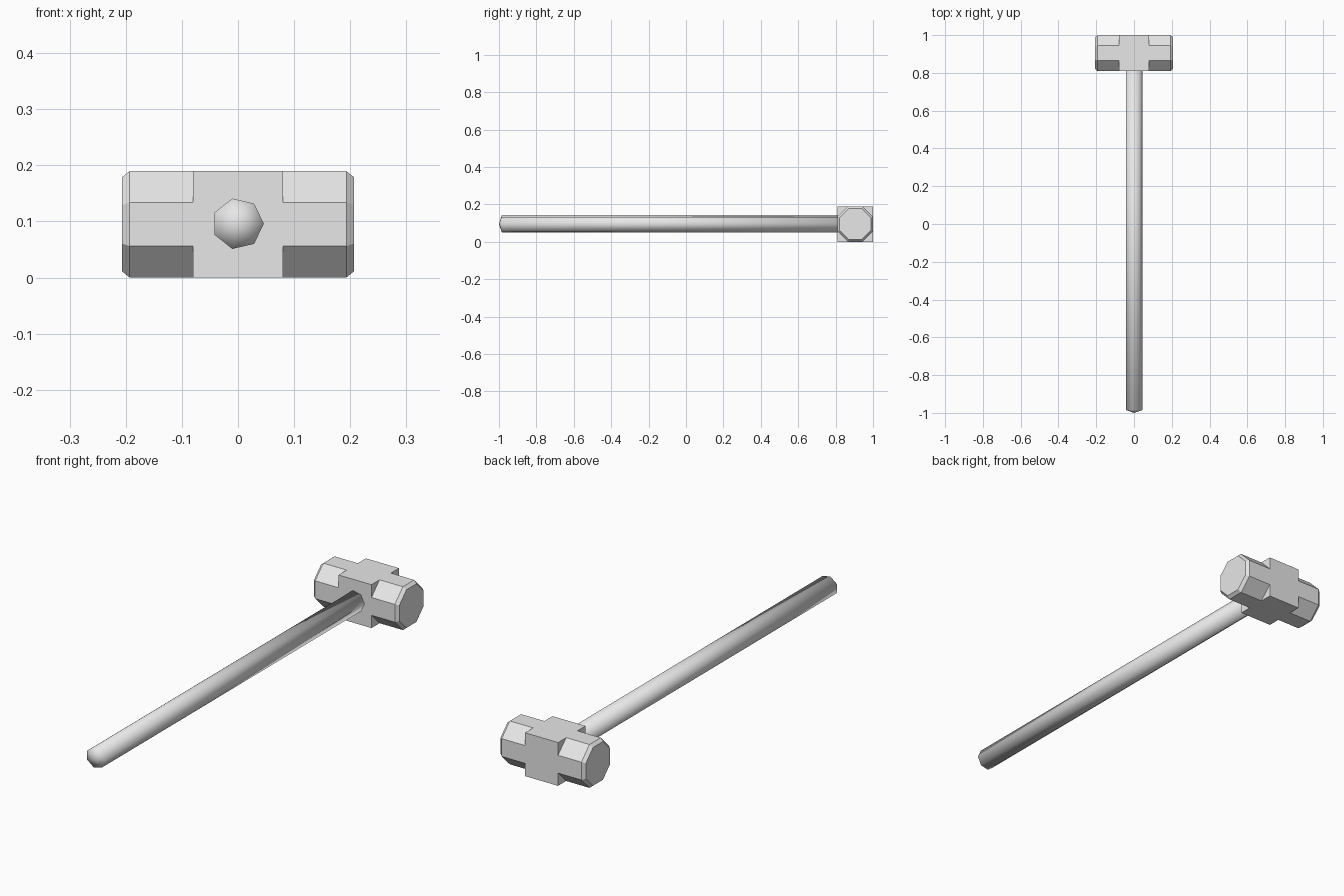
import bpy, bmesh, math

cube = bpy.data.objects.get("Cube")
if cube:
    bpy.data.objects.remove(cube, do_unlink=True)

grey = bpy.data.materials.new("light_grey")
grey.use_nodes = True
grey.diffuse_color = (0.8, 0.8, 0.8, 1)
grey.node_tree.nodes["Principled BSDF"].inputs["Base Color"].default_value = (0.8, 0.8, 0.8, 1)

HALF, CUT = 0.095, 0.056      # head half height and corner cut
HEAD_Y, HEAD_Z = 0.905, 0.095
CORNERS = [(1, 1), (-1, 1), (-1, -1), (1, -1)]


def finish(bm, name, smooth):
    bmesh.ops.recalc_face_normals(bm, faces=bm.faces)
    mesh = bpy.data.meshes.new(name)
    bm.to_mesh(mesh)
    bm.free()
    mesh.materials.append(grey)
    for poly in mesh.polygons:
        poly.use_smooth = smooth
    obj = bpy.data.objects.new(name, mesh)
    bpy.context.collection.objects.link(obj)
    return obj


def bridge(bm, a, b):
    n = len(a)
    for i in range(n):
        j = (i + 1) % n
        bm.faces.new((a[i], a[j], b[j], b[i]))


# Head: octagonal striking ends lofted into a square middle block
bm = bmesh.new()


def octagon(x, scale=1):
    ring = []
    for k, (sy, sz) in enumerate(CORNERS):
        pair = [(sy * HALF, sz * (HALF - CUT)), (sy * (HALF - CUT), sz * HALF)]
        if k % 2:
            pair.reverse()
        ring += [bm.verts.new((x, HEAD_Y + y * scale, HEAD_Z + z * scale)) for y, z in pair]
    return ring


inner, corner = [], []
for side in (-1, 1):
    tip, rim, neck = octagon(side * 0.207, 0.88), octagon(side * 0.193), octagon(side * 0.08)
    bm.faces.new(tip)
    bridge(bm, tip, rim)
    bridge(bm, rim, neck)
    inner.append(neck)
    corner.append([bm.verts.new((side * 0.08, HEAD_Y + sy * HALF, HEAD_Z + sz * HALF))
                   for sy, sz in CORNERS])

# Middle block: triangular shoulders and the sides between them
for neck, points in zip(inner, corner):
    for k in range(4):
        bm.faces.new((neck[2 * k], points[k], neck[2 * k + 1]))
outline = [[v for k in range(4) for v in (neck[2 * k], pts[k], neck[2 * k + 1])]
           for neck, pts in zip(inner, corner)]
bridge(bm, *outline)
bmesh.ops.dissolve_limit(bm, angle_limit=0.01, verts=bm.verts, edges=bm.edges)
finish(bm, "hammer_head", False)

# Handle: seven-sided shaft with a shallow pointed butt
bm = bmesh.new()
rings = []
for y in (-0.985, 0.83):
    rings.append([bm.verts.new((0.046 * math.cos(a), y, 0.096 + 0.046 * math.sin(a)))
                  for a in (math.tau * i / 7 for i in range(7))])
bridge(bm, *rings)
butt = bm.verts.new((0, -1, 0.096))
for i in range(7):
    bm.faces.new((rings[0][i], rings[0][(i + 1) % 7], butt))
bm.faces.new(rings[1])
handle = finish(bm, "handle", True)
